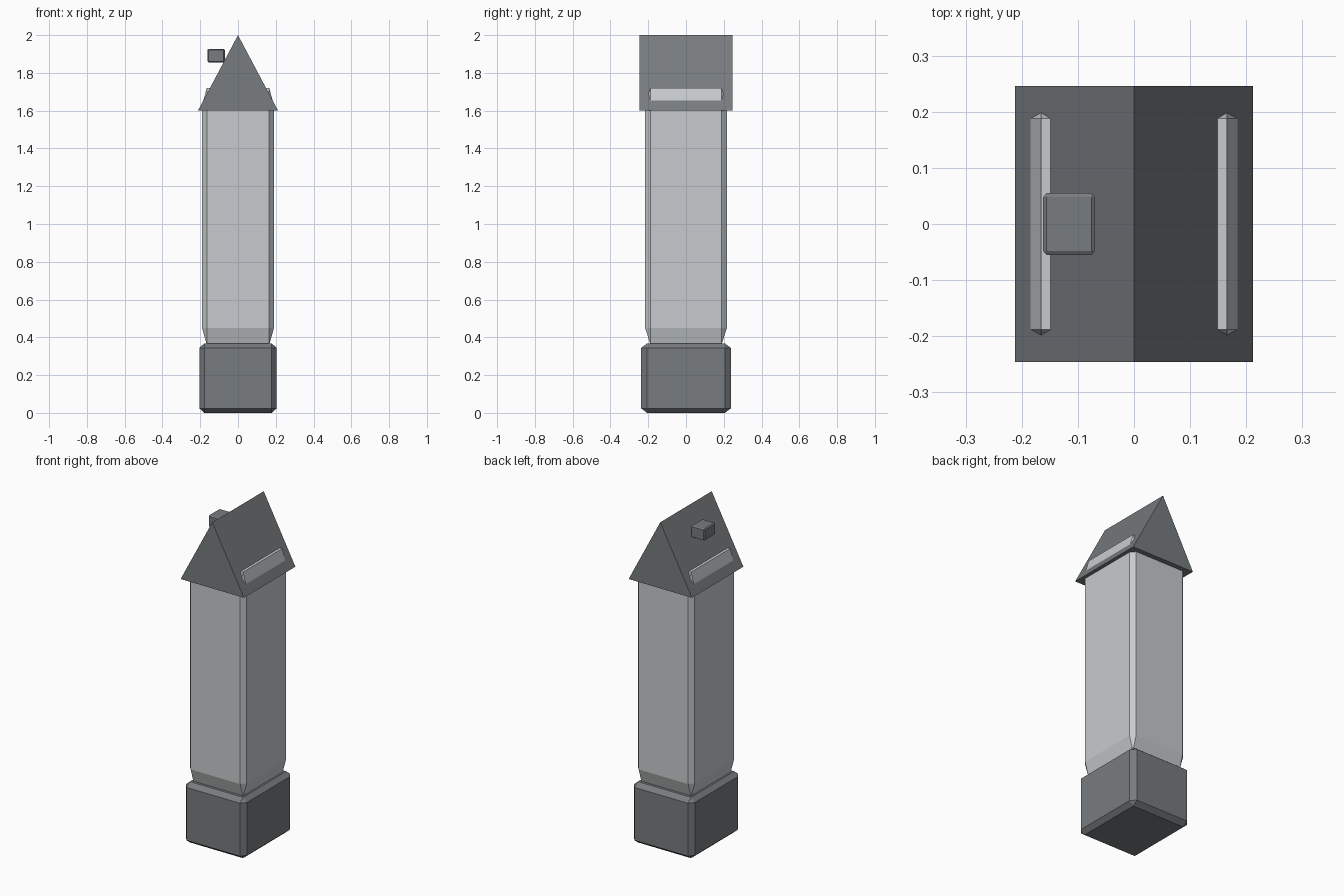
import bpy, bmesh
from mathutils import Matrix, Vector

if "Cube" in bpy.data.objects:
    bpy.data.objects.remove(bpy.data.objects["Cube"], do_unlink=True)


def make_material(name, color):
    mat = bpy.data.materials.new(name)
    mat.use_nodes = True
    mat.diffuse_color = color
    mat.node_tree.nodes["Principled BSDF"].inputs["Base Color"].default_value = color
    return mat


light_stone = make_material("light stone", (0.57, 0.60, 0.61, 1))
dark_slate = make_material("dark slate", (0.185, 0.20, 0.21, 1))


def add_object(name, bm, mat):
    bmesh.ops.recalc_face_normals(bm, faces=bm.faces)
    mesh = bpy.data.meshes.new(name)
    bm.to_mesh(mesh)
    bm.free()
    mesh.materials.append(mat)
    obj = bpy.data.objects.new(name, mesh)
    bpy.context.collection.objects.link(obj)
    return obj


def chamfered_box(name, center, half, mat):
    """Chamfered cube stretched to size, so the chamfer stretches with it."""
    bm = bmesh.new()
    bmesh.ops.create_cube(bm, size=2)
    bmesh.ops.bevel(bm, geom=bm.edges[:], offset=0.13, segments=1,
                    affect='EDGES', profile=0.5)
    bm.transform(Matrix.Translation(center) @ Matrix.Diagonal((*half, 1)))
    return add_object(name, bm, mat)


def gable_prism(name, half_x, half_y, bottom, top, mat):
    """Triangular profile extruded from front to back."""
    bm = bmesh.new()
    profile = [(-half_x, bottom), (half_x, bottom), (0, top)]
    face = bm.faces.new([bm.verts.new((x, -half_y, z)) for x, z in profile])
    result = bmesh.ops.extrude_face_region(bm, geom=[face], use_keep_orig=True)
    verts = [g for g in result["geom"] if isinstance(g, bmesh.types.BMVert)]
    bmesh.ops.translate(bm, verts=verts, vec=Vector((0, 2 * half_y, 0)))
    return add_object(name, bm, mat)


# Plinth, shaft whose top shoulders poke through the roof, roof and chimney
chamfered_box("base", (0, 0, 0.184), (0.205, 0.237, 0.184), dark_slate)
chamfered_box("tower_shaft", (0, 0, 1.04), (0.19, 0.216, 0.68), light_stone)
gable_prism("gable_roof", 0.212, 0.246, 1.6, 2.0, dark_slate)
chamfered_box("chimney", (-0.116, 0, 1.891), (0.046, 0.055, 0.035), dark_slate)
